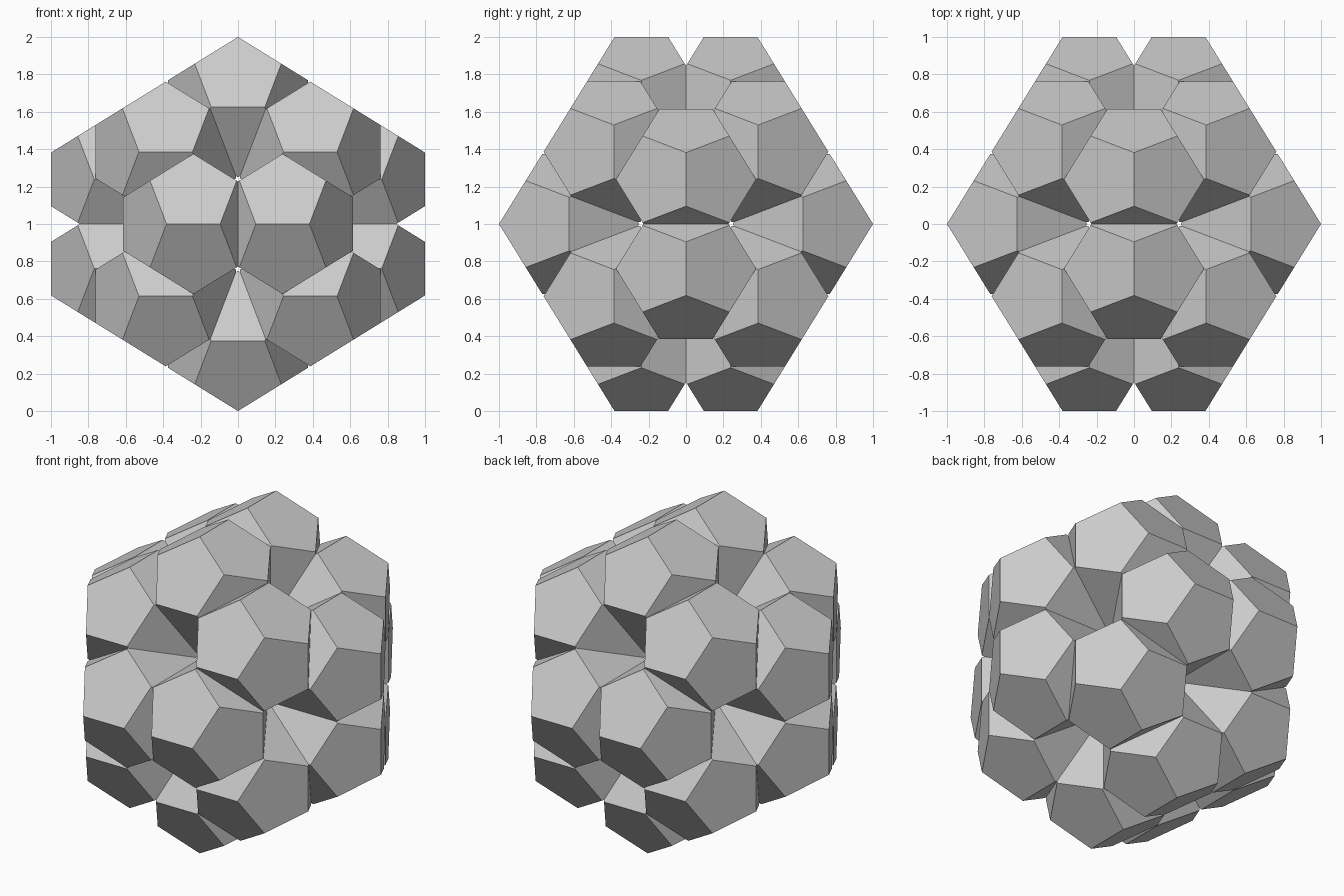
import bpy, bmesh, math
from itertools import product
from mathutils import Vector

if "Cube" in bpy.data.objects:
    bpy.data.objects.remove(bpy.data.objects["Cube"])

PHI = (1 + math.sqrt(5)) / 2
RATIO = 0.6                          # small solid size relative to the layout solid
BIG = 1 / (PHI * (1 + RATIO))        # overall half extent becomes 1
SMALL = BIG * RATIO


def dodecahedron_points():
    pts = [Vector(p) for p in product((-1, 1), repeat=3)]
    for a, b in product((-1, 1), repeat=2):
        s, l = a / PHI, b * PHI
        pts += [Vector((0, s, l)), Vector((s, l, 0)), Vector((l, 0, s))]
    return pts


points = dodecahedron_points()

# One small dodecahedron with clean pentagon faces
mesh = bpy.data.meshes.new("dodecahedron")
bm = bmesh.new()
for p in points:
    bm.verts.new(p * SMALL)
bmesh.ops.convex_hull(bm, input=bm.verts[:])
bmesh.ops.dissolve_limit(bm, angle_limit=0.02, verts=bm.verts[:], edges=bm.edges[:])
bmesh.ops.recalc_face_normals(bm, faces=bm.faces[:])
bm.to_mesh(mesh)
bm.free()

# A copy at each corner of the larger dodecahedron
for i, p in enumerate(points):
    ob = bpy.data.objects.new(f"corner_dodecahedron_{i + 1}", mesh)
    ob.location = p * BIG + Vector((0, 0, 1))
    bpy.context.collection.objects.link(ob)
